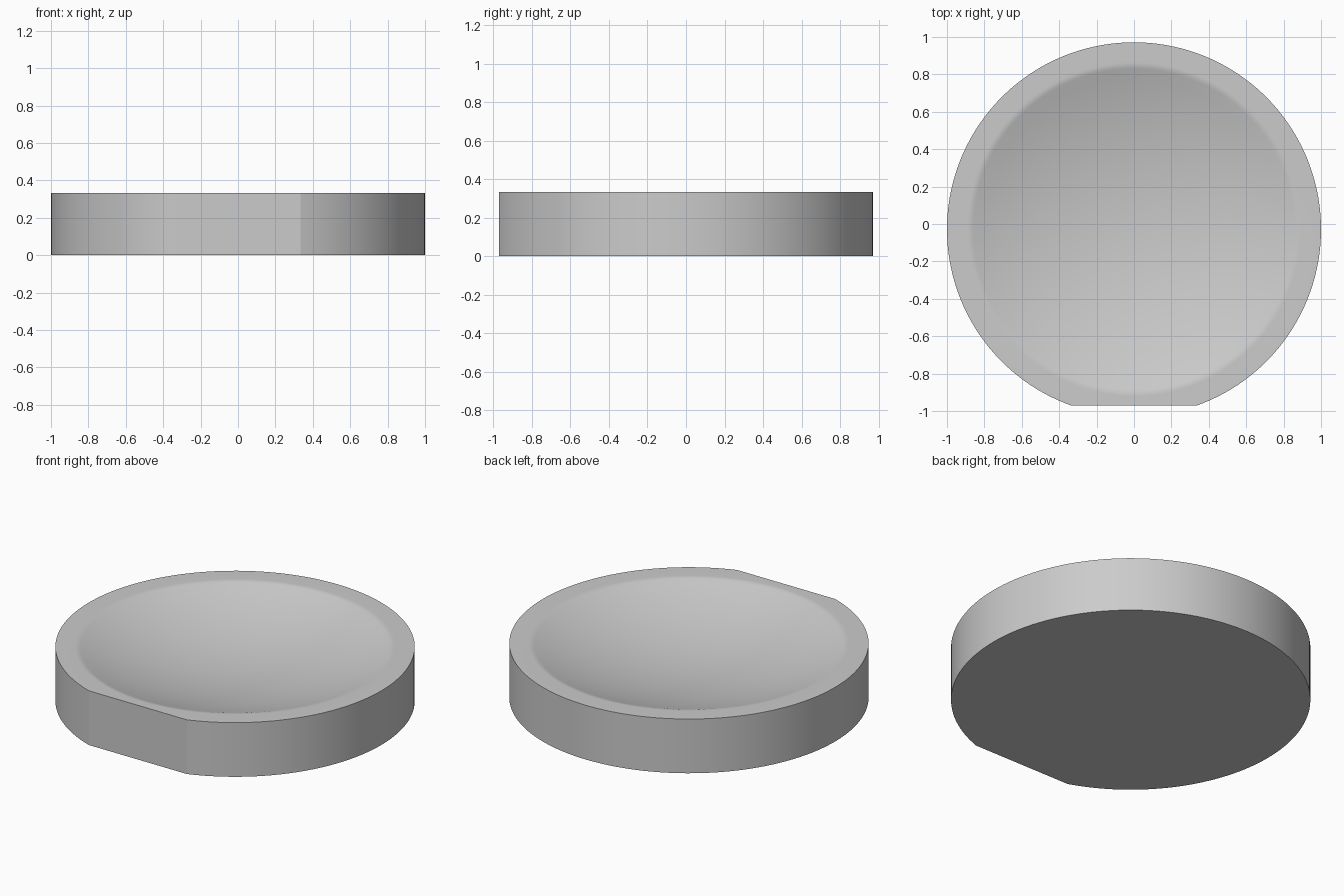
import bpy, bmesh
from math import sin, cos, tan, radians, tau

# Remove the default cube
cube = bpy.data.objects.get("Cube")
if cube:
    bpy.data.objects.remove(cube, do_unlink=True)

# Main sizes
SEGMENTS = 148
HEIGHT = 0.333
FLAT_Y = -cos(8 * tau / SEGMENTS)   # front flat, relative to the disc centre
CENTRE_Y = -(1 + FLAT_Y) / 2
BOWL_R = 0.858                      # where the dish meets its rounded lip
SLOPE = radians(19.5)               # steepest dish slope
LIP_H = 0.006

# Grey material
grey = bpy.data.materials.new("light grey")
grey.use_nodes = True
colour = (0.6, 0.6, 0.6, 1)
grey.diffuse_color = colour
grey.node_tree.nodes["Principled BSDF"].inputs["Base Color"].default_value = colour


def bowl_profile():
    """Radius and height pairs from the outer base, up and into the dish."""
    points = [(1, 0), (1, HEIGHT)]
    # Rounded lip: quadratic curve tangent to the rim and to the dish
    run = LIP_H / tan(SLOPE)
    start, corner = BOWL_R + 2 * run, BOWL_R + run
    for i in range(6):
        t = i / 6
        r = start * (1 - t) ** 2 + corner * 2 * t * (1 - t) + BOWL_R * t * t
        points.append((r, HEIGHT - LIP_H * t * t))
    # Spherical dish
    sphere_r = BOWL_R / sin(SLOPE)
    edge_z = HEIGHT - LIP_H
    for i in range(16):
        a = SLOPE * (1 - i / 16)
        points.append((sphere_r * sin(a), edge_z - sphere_r * (cos(a) - cos(SLOPE))))
    return points, edge_z - sphere_r * (1 - cos(SLOPE))


# Dish body: revolved profile with the front cut flat
bm = bmesh.new()
profile, floor_z = bowl_profile()
rings = []
for r, z in profile:
    ring = []
    for i in range(SEGMENTS):
        a = tau * i / SEGMENTS
        ring.append(bm.verts.new((r * cos(a), max(r * sin(a), FLAT_Y) + CENTRE_Y, z)))
    rings.append(ring)

for lower, upper in zip(rings, rings[1:]):
    for i in range(SEGMENTS):
        j = (i + 1) % SEGMENTS
        bm.faces.new((lower[i], lower[j], upper[j], upper[i]))

# Dish centre and flat underside
centre = bm.verts.new((0, CENTRE_Y, floor_z))
for i in range(SEGMENTS):
    bm.faces.new((rings[-1][i], rings[-1][(i + 1) % SEGMENTS], centre))
bm.faces.new(rings[0][::-1])
bmesh.ops.recalc_face_normals(bm, faces=bm.faces)

mesh = bpy.data.meshes.new("shallow_dish")
bm.to_mesh(mesh)
bm.free()
mesh.materials.append(grey)
dish = bpy.data.objects.new("shallow_dish", mesh)
bpy.context.collection.objects.link(dish)

# Smooth walls and dish, crisp rim and flat
bpy.ops.object.select_all(action="DESELECT")
dish.select_set(True)
bpy.context.view_layer.objects.active = dish
bpy.ops.object.shade_smooth_by_angle(angle=radians(15))
